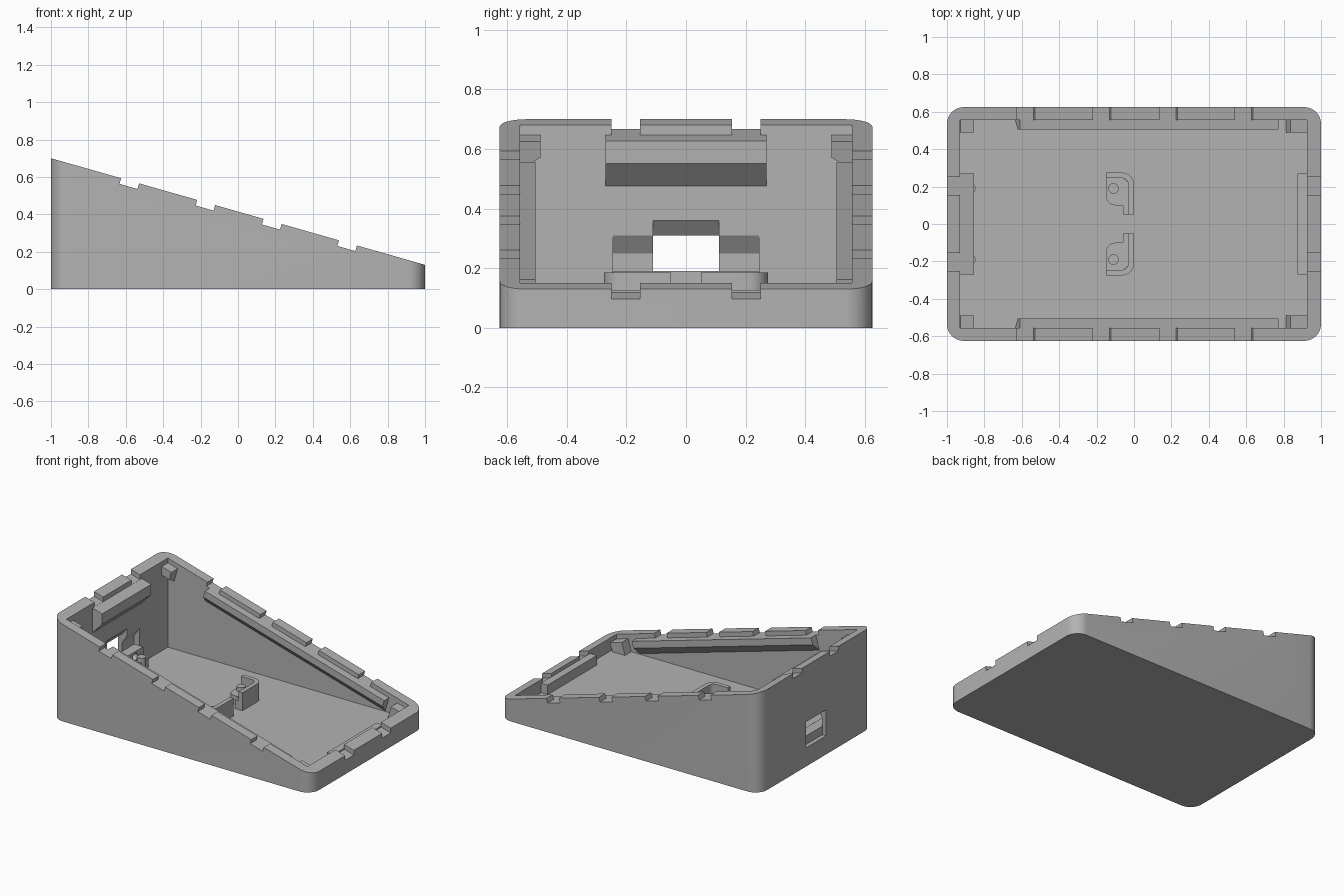
import bpy, bmesh, math
from mathutils import Vector

cube = bpy.data.objects.get("Cube")
if cube:
    bpy.data.objects.remove(cube, do_unlink=True)

SLOPE = 0.285


def rim(x):
    """Height of the sloping rim."""
    return 0.415 - SLOPE * x


grey = bpy.data.materials.new("plain grey")
grey.use_nodes = True
grey.diffuse_color = (0.45, 0.45, 0.45, 1)
bsdf = grey.node_tree.nodes["Principled BSDF"]
bsdf.inputs["Base Color"].default_value = grey.diffuse_color
bsdf.inputs["Roughness"].default_value = 0.7


def prism(name, pts, axis, a, b, tilt=False, place=None):
    """Extrude a 2D profile along an axis; tilt measures z from the sloping rim."""
    def point(p, t):
        v = list(p)
        v.insert("xyz".index(axis), t)
        if tilt:
            v = [v[0] + SLOPE * v[2], v[1], v[2] + rim(v[0])]
        return place(Vector(v), t) if place else Vector(v)

    bm = bmesh.new()
    low = [bm.verts.new(point(p, a)) for p in pts]
    high = [bm.verts.new(point(p, b)) for p in pts]
    bm.faces.new(low)
    bm.faces.new(high)
    for i in range(len(pts)):
        j = (i + 1) % len(pts)
        bm.faces.new((low[i], low[j], high[j], high[i]))
    bmesh.ops.recalc_face_normals(bm, faces=bm.faces)
    mesh = bpy.data.meshes.new(name)
    bm.to_mesh(mesh)
    bm.free()
    mesh.materials.append(grey)
    ob = bpy.data.objects.new(name, mesh)
    bpy.context.collection.objects.link(ob)
    return ob


def rect(x0, x1, y0, y1):
    return [(x0, y0), (x1, y0), (x1, y1), (x0, y1)]


def arc(cx, cy, r, start, end, n=8):
    return [(cx + r * math.cos(math.radians(start + (end - start) * i / n)),
             cy + r * math.sin(math.radians(start + (end - start) * i / n)))
            for i in range(n + 1)]


def circle(cx, cy, r, n=24):
    return arc(cx, cy, r, 0, 360, n)[:-1]


def activate(ob):
    bpy.ops.object.select_all(action='DESELECT')
    ob.select_set(True)
    bpy.context.view_layer.objects.active = ob


def cut(ob, cutter):
    cutter.hide_render = True
    mod = ob.modifiers.new("cut", 'BOOLEAN')
    mod.operation = 'DIFFERENCE'
    mod.solver = 'EXACT'
    mod.object = cutter
    activate(ob)
    bpy.ops.object.modifier_apply(modifier=mod.name)
    bpy.data.objects.remove(cutter, do_unlink=True)


def flip(pts, s):
    """Mirror a profile's first coordinate."""
    return [(s * p[0], p[1]) for p in pts]


def flip_y(pts, s):
    """Mirror a plan outline's y coordinate."""
    return [(p[0], s * p[1]) for p in pts]


# Wedge body with rounded upright corners
R = 0.09
outline = []
for cx, cy, start in ((1, 1, 0), (-1, 1, 90), (-1, -1, 180), (1, -1, 270)):
    outline += arc(cx * (1 - R), cy * (0.625 - R), R, start, start + 90, 10)
body = prism("wedge_case", outline, "z", 0, 1,
             place=lambda v, t: Vector((v.x, v.y, rim(v.x) if t else 0)))

# Hollow interior
cut(body, prism("cavity", rect(-0.93, 0.925, -0.557, 0.557), "z", 0.06, 1.5))

# Rim notches along the long walls and the two ends
for s in (-1, 1):
    for x in (-0.577, -0.17, 0.185, 0.588):
        cut(body, prism("notch", flip(rect(0.53, 0.7, -0.03, 0.1), s),
                        "x", x - 0.048, x + 0.048, True))
    for x0, x1 in ((-1.1, -0.9), (0.9, 1.1)):
        cut(body, prism("notch", rect(x0, x1, -0.03, 0.1),
                        "y", s * 0.155, s * 0.25, True))

# Recess inside the tall wall, then the port opening through it
cut(body, prism("recess", [(-0.97, 0.061), (-0.97, 0.25), (-0.9, 0.355),
                           (-0.9, 0.061)], "y", -0.245, 0.245))
cut(body, prism("port", [(-1.1, 0.13), (-1.1, 0.31), (-0.97, 0.31), (-0.9, 0.397),
                         (-0.9, 0.13)], "y", -0.11, 0.11))

# Ledges below the rim, with chamfered undersides
for s, side in ((-1, "right"), (1, "left")):
    prism(side + "_ledge", flip([(0.559, -0.03), (0.505, -0.03), (0.505, -0.075),
                                 (0.559, -0.13)], s), "x", -0.6, 0.78, True)
    # Corner supports
    prism(side + "_tall_corner", flip([(0.559, -0.03), (0.488, -0.03), (0.488, -0.085),
                                       (0.559, -0.125)], s), "x", -0.92, -0.846, True)
    prism(side + "_low_corner", flip(rect(0.488, 0.559, -0.12, -0.03), s),
          "x", 0.844, 0.935, True)
prism("tall_end_ledge", [(-0.921, -0.03), (-0.848, -0.03), (-0.83, -0.1),
                         (-0.88, -0.195)], "y", -0.27, 0.27, True)
prism("low_end_ledge", rect(0.875, 0.928, 0.058, 0.127), "y", -0.27, 0.27)

# Board holder: plate under the port with two screw holes
plate = prism("port_plate", rect(-0.972, -0.9, -0.244, 0.244), "z", 0.058, 0.19)
for s in (-1, 1):
    cut(plate, prism("screw_hole", circle(s * 0.155, 0.155, 0.025), "x", -0.95, -0.8))

# Board holder: rounded corner clips with shelves and pegs
for s, side in ((-1, "right"), (1, "left")):
    clip = [(-0.15, 0.275)] + arc(-0.065, 0.21, 0.065, 90, 0)
    clip += [(0, 0.05), (-0.03, 0.05)] + arc(-0.065, 0.21, 0.035, 0, 90) + [(-0.15, 0.245)]
    prism(side + "_clip", flip_y(clip, s), "z", 0.058, 0.185)
    shelf = [(-0.15, 0.25), (-0.06, 0.25), (-0.03, 0.22), (-0.03, 0.05), (-0.06, 0.05),
             (-0.06, 0.1)] + arc(-0.1, 0.15, 0.05, 270, 180)
    prism(side + "_shelf", flip_y(shelf, s), "z", 0.058, 0.12)
    for x in (-0.11, -0.875):
        prism(side + "_peg", circle(x, s * 0.19, 0.028), "z", 0.058, 0.15)
    prism(side + "_rear_shelf", flip_y(rect(-0.91, -0.86, 0.09, 0.244), s),
          "z", 0.058, 0.12)

# Smooth the rounded corners, keep hard edges
for ob in bpy.context.scene.objects:
    if ob.type == 'MESH':
        activate(ob)
        bpy.ops.object.shade_smooth_by_angle(angle=math.radians(30))
